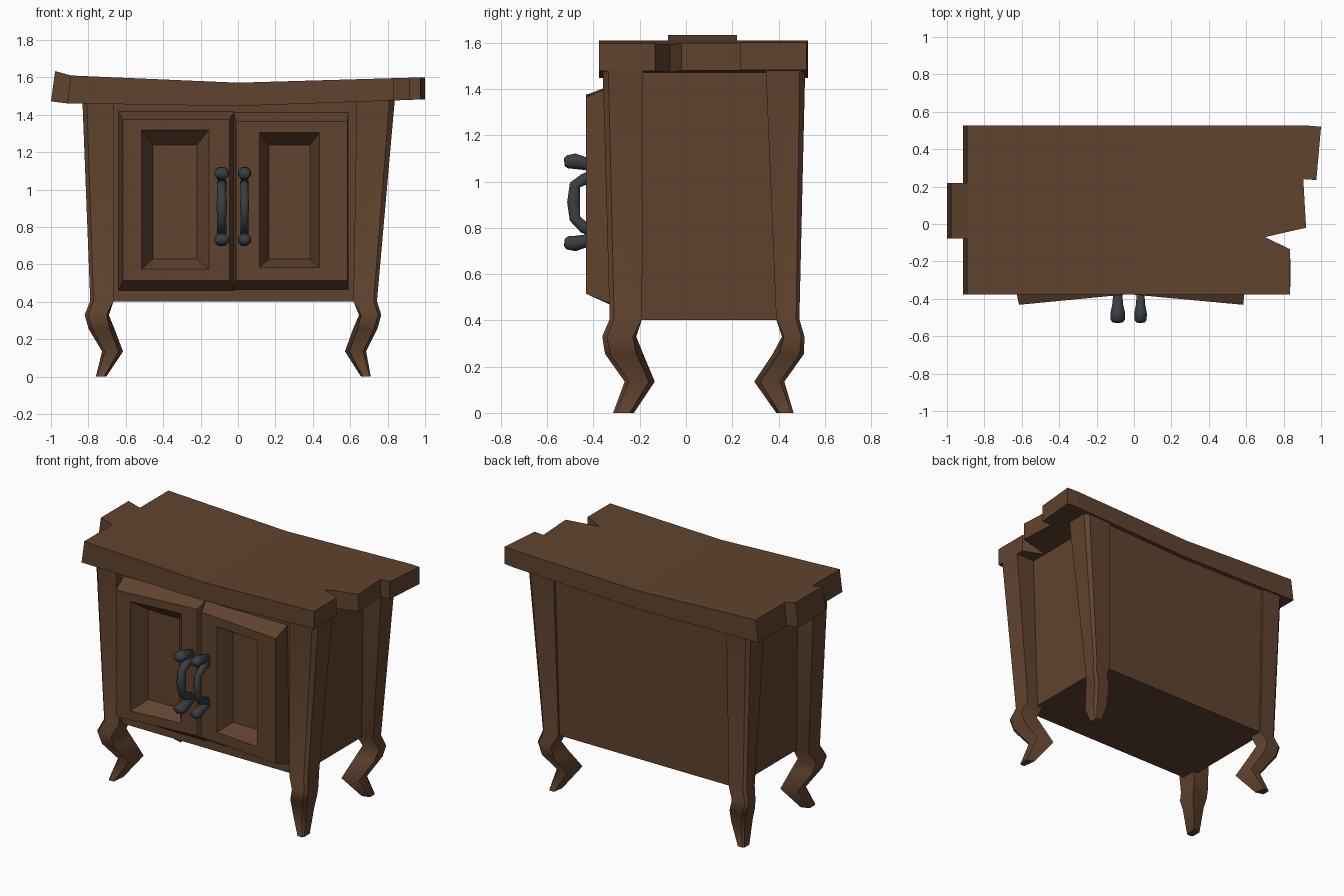
import bpy, bmesh, math
from mathutils import Vector

if "Cube" in bpy.data.objects:
    bpy.data.objects.remove(bpy.data.objects["Cube"])


def material(name, col):
    m = bpy.data.materials.new(name)
    m.diffuse_color = (*col, 1)
    m.use_nodes = True
    m.node_tree.nodes["Principled BSDF"].inputs["Base Color"].default_value = m.diffuse_color
    return m


WOOD = material("dark brown wood", (0.118, 0.056, 0.028))
IRON = material("dark grey iron", (0.040, 0.049, 0.058))


def finish(bm, name, mat, smooth=False):
    bmesh.ops.recalc_face_normals(bm, faces=bm.faces)
    me = bpy.data.meshes.new(name)
    bm.to_mesh(me)
    bm.free()
    me.materials.append(mat)
    for p in me.polygons:
        p.use_smooth = smooth
    ob = bpy.data.objects.new(name, me)
    bpy.context.collection.objects.link(ob)
    return ob


def loft(bm, rings, closed=False, sharp=False):
    """Skin equal-length vertex rings; cap the ends, or join them if closed."""
    vs = [[bm.verts.new(p) for p in r] for r in rings]
    n = len(vs[0])
    for a, b in zip(vs, vs[1:] + (vs[:1] if closed else [])):
        for i in range(n):
            j = (i + 1) % n
            bm.faces.new((a[i], a[j], b[j], b[i]))
    if not closed:
        caps = [bm.faces.new(vs[0][::-1]), bm.faces.new(vs[-1])]
    if sharp:  # keep lengthwise and cap edges crisp
        for a, b in zip(vs, vs[1:]):
            for p, q in zip(a, b):
                bm.edges.get((p, q)).smooth = False
        for f in caps:
            for e in f.edges:
                e.smooth = False


# Sagging table top with broken ends
outline = [(-0.913, -0.377), (0.835, -0.377), (0.835, -0.135), (0.70, -0.07), (0.92, -0.02),
           (0.905, 0.24), (0.975, 0.235), (1.0, 0.52), (0.92, 0.527), (-0.913, 0.527)]
bm = bmesh.new()
loft(bm, [[(x, y, z) for x, y in outline] for z in (0, 1)])
bmesh.ops.bisect_plane(bm, geom=bm.verts[:] + bm.edges[:] + bm.faces[:],
                       plane_co=(0, 0, 0), plane_no=(1, 0, 0))
for v in bm.verts:
    x, up = v.co.x, v.co.z > 0.5
    if x < 0:
        v.co.z = 1.572 - 0.042 * x if up else 1.447 - 0.016 * x
        if up and x < -0.9:
            v.co.x += 0.02
    else:
        v.co.z = 1.572 + 0.029 * x if up else 1.447 + 0.036 * x
# projecting splinter on the left end, tipped upward
tab = [(-1.0, 1.472), (-0.91, 1.461), (-0.89, 1.610), (-0.978, 1.634)]
loft(bm, [[(x, y, z) for x, z in tab] for y in (-0.077, 0.22)])
finish(bm, "table_top", WOOD)


# Cabinet body, its side panels set back between the legs
def rect(x0, x1, y0, y1, z):
    return [(x0, y0, z), (x1, y0, z), (x1, y1, z), (x0, y1, z)]


bm = bmesh.new()
loft(bm, [rect(-0.70, 0.66, -0.25, 0.477, 0.402), rect(-0.71, 0.70, -0.25, 0.498, 1.478)])
finish(bm, "cabinet_body", WOOD)


# Front frame around the door opening
def upright(x0, x1, z0, z1, y0, y1):
    return [(x0, y0, z0), (x1, y0, z0), (x1, y1, z1), (x0, y1, z1)]


bm = bmesh.new()
loft(bm, [upright(-0.70, 0.66, 0.402, 1.478, -0.24, -0.24),
          upright(-0.70, 0.66, 0.402, 1.478, -0.295, -0.315),
          upright(-0.58, 0.52, 0.50, 1.38, -0.297, -0.313),
          upright(-0.58, 0.52, 0.50, 1.38, -0.24, -0.24)], closed=True)
finish(bm, "front_frame", WOOD)

# Legs: outer and inner positions at each height, curving in to the feet
Z = [0, 0.135, 0.255, 0.33, 0.405, 1.478]
LEFT = [(-0.76, -0.705), (-0.727, -0.615), (-0.798, -0.66), (-0.82, -0.69), (-0.79, -0.665), (-0.832, -0.665)]
RIGHT = [(0.71, 0.658), (0.685, 0.572), (0.745, 0.615), (0.766, 0.647), (0.743, 0.617), (0.838, 0.635)]
FRONT = [(-0.315, -0.225), (-0.265, -0.135), (-0.35, -0.185), (-0.362, -0.215), (-0.33, -0.19), (-0.36, -0.185)]
BACK = [(0.465, 0.39), (0.425, 0.295), (0.51, 0.375), (0.512, 0.415), (0.49, 0.39), (0.515, 0.345)]
TRIM = [0.2, 0.2, 0.18, 0.1, 0, 0]  # side corners drawn in toward the foot
for yn, ys in (("front", FRONT), ("back", BACK)):
    for xn, xs in (("left", LEFT), ("right", RIGHT)):
        bm = bmesh.new()
        rings = []
        k = 0.14  # chamfer on the outer corner
        for (xo, xi), (yo, yi), z, t in zip(xs, ys, Z, TRIM):
            dx, dy = xo - xi, yo - yi
            rings.append([(xi, yi, z), (xi + t * dx, yo, z), (xo - k * dx, yo, z),
                          (xo, yo - k * dy, z), (xo, yi + t * dy, z)])
        loft(bm, rings, sharp=True)
        finish(bm, f"{yn}_{xn}_leg", WOOD, smooth=True)


# Doors: bevelled edge, slanted front and a deep sunken panel
def door(name, x_out, x_in, zo, rec, pan, pan_y, front_out, front_in, zf):
    def ring(a, b, z, y=None):
        def face_y(x):
            return -0.432 + 0.055 * (x - front_out) / (front_in - front_out)
        return [(x, face_y(x) if y is None else y, h)
                for x, h in ((a, z[0]), (b, z[0]), (b, z[1]), (a, z[1]))]
    bm = bmesh.new()
    loft(bm, [ring(x_out, x_in, zo, y=-0.255),
              ring(x_out, x_in, zo, y=-0.31),
              ring(front_out, front_in, zf),
              ring(rec[0], rec[1], rec[2:]),
              ring(pan[0], pan[1], pan[2:], y=pan_y)])
    finish(bm, name, WOOD)


door("left_door", -0.64, -0.02, (0.46, 1.42), (-0.515, -0.155, 0.575, 1.32),
     (-0.455, -0.22, 0.63, 1.24), -0.315, -0.615, -0.045, (0.515, 1.375))
door("right_door", 0.592, -0.025, (0.465, 1.415), (0.435, 0.115, 0.585, 1.305),
     (0.385, 0.165, 0.63, 1.24), -0.29, 0.585, -0.01, (0.515, 1.365))


# Door handles: bowed grip between two knobs
def tube(bm, x, path, sides=8):
    pts = [Vector((0, p[0], p[1])) for p in path]
    rings = []
    for i, p in enumerate(pts):
        d = (pts[min(i + 1, len(pts) - 1)] - pts[max(i - 1, 0)]).normalized()
        n = Vector((1, 0, 0)).cross(d)
        rings.append([(x + path[i][2] * math.cos(a), *(p + n * path[i][3] * math.sin(a)).yz)
                      for a in (2 * math.pi * (s + 0.5) / sides for s in range(sides))])
    loft(bm, rings)


for name, x, w in (("left_handle", -0.087, 1.0), ("right_handle", 0.035, 0.85)):
    bm = bmesh.new()
    grip = [(-0.37, 1.04, 0.026, 0.024), (-0.44, 1.01, 0.028, 0.027), (-0.480, 0.985, 0.025, 0.026),
            (-0.486, 0.91, 0.031, 0.030), (-0.480, 0.840, 0.025, 0.026), (-0.44, 0.80, 0.028, 0.027),
            (-0.37, 0.77, 0.026, 0.024)]
    tube(bm, x, [(y, z, r * w, s) for y, z, r, s in grip])
    for zc, sg in ((1.085, 1), (0.735, -1)):
        knob = [(-0.36, -0.02, 0.024, 0.024), (-0.435, -0.008, 0.032, 0.030),
                (-0.48, 0.003, 0.043, 0.036), (-0.512, 0.0, 0.041, 0.031), (-0.526, -0.002, 0.028, 0.018)]
        tube(bm, x, [(y, zc + sg * dz, r * w, s) for y, dz, r, s in knob])
    finish(bm, name, IRON, smooth=True)
